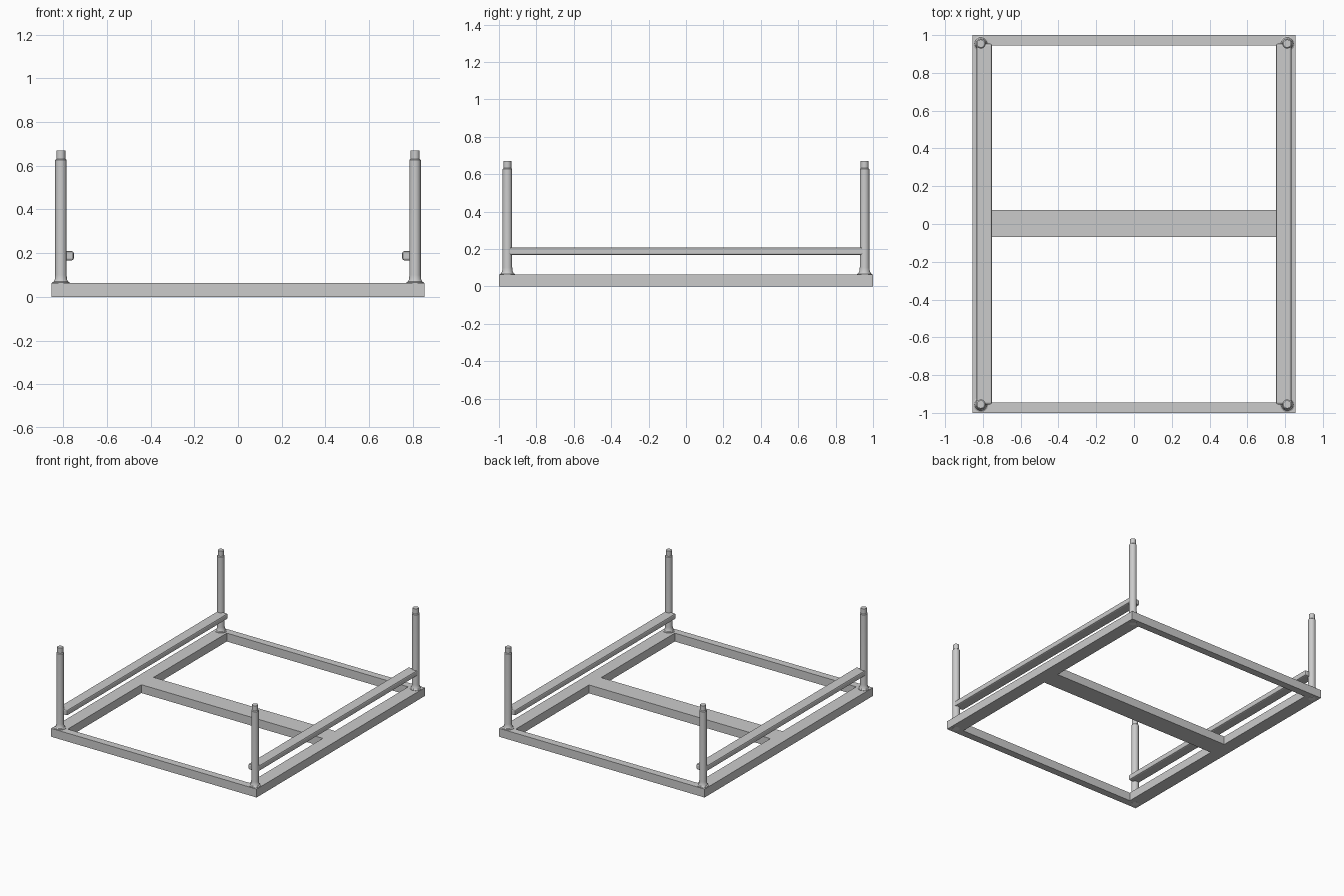
import bpy, bmesh, math

cube = bpy.data.objects.get("Cube")
if cube:
    bpy.data.objects.remove(cube, do_unlink=True)


def material(name, value):
    mat = bpy.data.materials.new(name)
    mat.use_nodes = True
    colour = (value, value, value, 1)
    mat.diffuse_color = colour
    mat.node_tree.nodes["Principled BSDF"].inputs["Base Color"].default_value = colour
    return mat


grey = material("plain grey", 0.6)
pale = material("pale grey", 0.85)


def finish(name, bm, mat):
    bmesh.ops.recalc_face_normals(bm, faces=bm.faces)
    mesh = bpy.data.meshes.new(name)
    bm.to_mesh(mesh)
    bm.free()
    mesh.materials.append(mat)
    obj = bpy.data.objects.new(name, mesh)
    bpy.context.collection.objects.link(obj)
    return obj


def box(name, low, high):
    bm = bmesh.new()
    bmesh.ops.create_cube(bm, size=1)
    for v in bm.verts:
        v.co = [h if c > 0 else l for c, l, h in zip(v.co, low, high)]
    return finish(name, bm, grey)


def lathe(name, profile, x, y, mat, sides=24):
    bm = bmesh.new()
    rings = []
    for r, z in profile:
        angles = [2 * math.pi * i / sides for i in range(sides)]
        rings.append([bm.verts.new((x + r * math.cos(a), y + r * math.sin(a), z)) for a in angles])
    for a, b in zip(rings, rings[1:]):
        for i in range(sides):
            j = (i + 1) % sides
            bm.faces.new((a[i], a[j], b[j], b[i]))
    bm.faces.new(rings[0])
    bm.faces.new(rings[-1])
    obj = finish(name, bm, mat)
    bpy.ops.object.select_all(action="DESELECT")
    obj.select_set(True)
    bpy.context.view_layer.objects.active = obj
    bpy.ops.object.shade_smooth_by_angle(angle=math.radians(30))
    return obj


W, L, H = 0.855, 1.0, 0.063       # half width, half length, frame height
INNER_X, INNER_Y = 0.755, 0.945   # inside edges of the frame
POST_X, POST_Y = 0.811, 0.955

# Base frame: end rails, side rails and the middle beam
for name, s in (("front", -1), ("back", 1)):
    y0, y1 = sorted((s * INNER_Y, s * L))
    box(name + "_frame_rail", (-INNER_X, y0, 0), (INNER_X, y1, H))
for name, s in (("right", -1), ("left", 1)):
    x0, x1 = sorted((s * INNER_X, s * W))
    box(name + "_frame_rail", (x0, -L, 0), (x1, L, H))
box("middle_beam", (-INNER_X, -0.07, 0), (INNER_X, 0.075, H))

# Raised side bars running between the posts, with eased edges
for name, s in (("right", -1), ("left", 1)):
    x0, x1 = sorted((s * 0.752, s * 0.833))
    bar = box(name + "_side_bar", (x0, -POST_Y, 0.167), (x1, POST_Y, 0.209))
    bevel = bar.modifiers.new("eased edges", "BEVEL")
    bevel.width = 0.009
    bevel.segments = 2
    bevel.limit_method = "ANGLE"

# Corner posts with flared feet and narrow tips
post = [(0.040, H - 0.01), (0.040, H + 0.003), (0.033, 0.070), (0.028, 0.080), (0.026, 0.100),
        (0.026, 0.627), (0.021, 0.632), (0.021, 0.670)]
foot = [(0.025, -0.001), (0.025, 0.004)]
for end, sy in (("front", -1), ("back", 1)):
    for side, sx in (("right", -1), ("left", 1)):
        lathe(f"{end}_{side}_post", post, sx * POST_X, sy * POST_Y, grey)
        lathe(f"{end}_{side}_foot_pad", foot, sx * POST_X, sy * POST_Y, pale)
